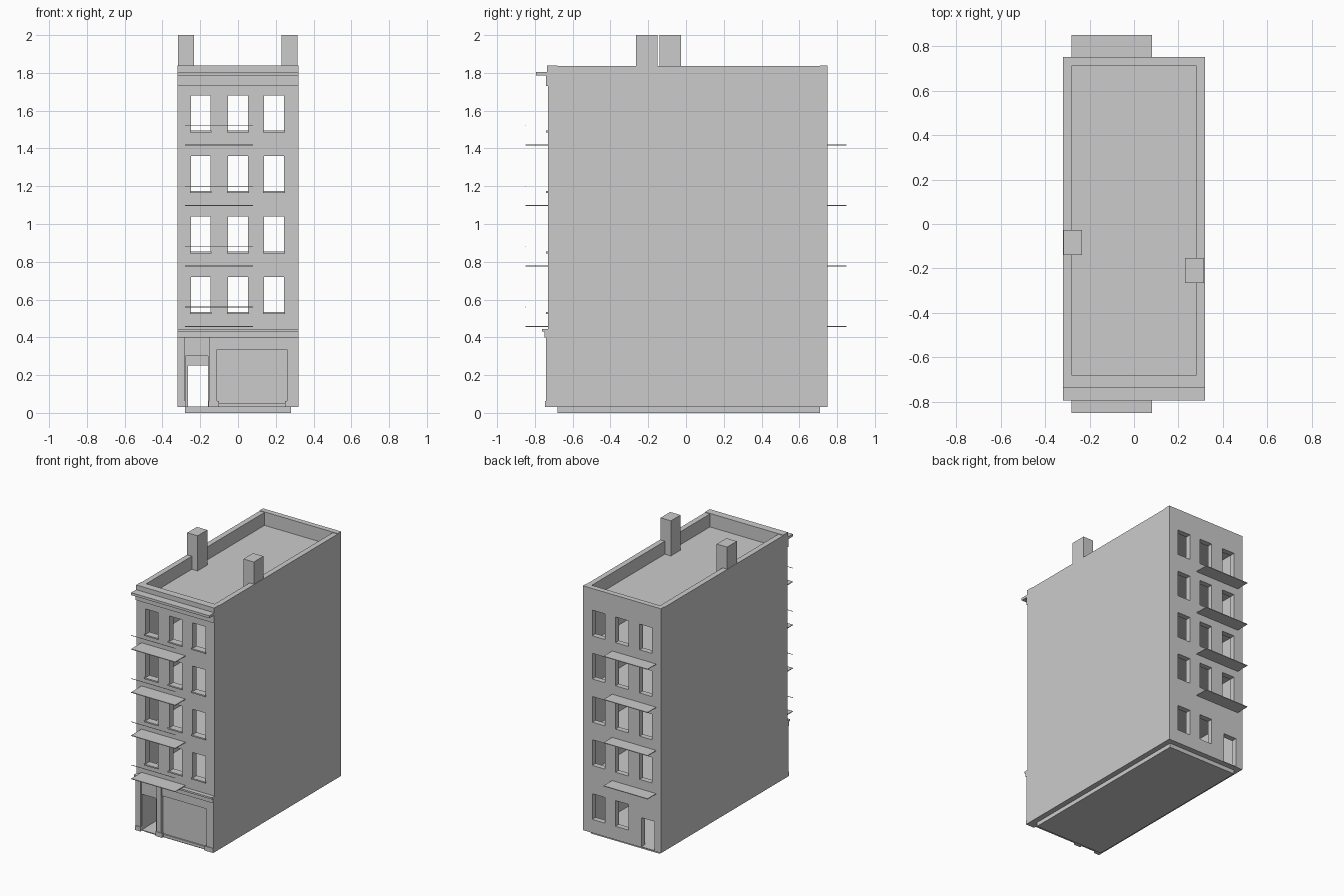
import bpy, bmesh

if "Cube" in bpy.data.objects:
    bpy.data.objects.remove(bpy.data.objects["Cube"])

grey = bpy.data.materials.new("plain_grey")
grey.diffuse_color = (0.6, 0.6, 0.6, 1)
grey.use_nodes = True
grey.node_tree.nodes["Principled BSDF"].inputs["Base Color"].default_value = grey.diffuse_color


def finish(name, bm):
    bmesh.ops.recalc_face_normals(bm, faces=bm.faces)
    me = bpy.data.meshes.new(name)
    bm.to_mesh(me)
    bm.free()
    me.materials.append(grey)
    ob = bpy.data.objects.new(name, me)
    bpy.context.collection.objects.link(ob)
    return ob


def box(name, x, y, z):
    bm = bmesh.new()
    bmesh.ops.create_cube(bm, size=1)
    for v in bm.verts:
        for i, (a, b) in enumerate((x, y, z)):
            v.co[i] = (a + b) / 2 + v.co[i] * (b - a)
    return finish(name, bm)


def pierced_wall(name, x, y, z, holes):
    """Upright wall with rectangular holes (x0, x1, z0, z1)."""
    xs = sorted({*x, *[h[0] for h in holes], *[h[1] for h in holes]})
    zs = sorted({*z, *[h[2] for h in holes], *[h[3] for h in holes]})
    bm = bmesh.new()
    for a, b in zip(xs, xs[1:]):
        for c, d in zip(zs, zs[1:]):
            mx, mz = (a + b) / 2, (c + d) / 2
            if any(h[0] < mx < h[1] and h[2] < mz < h[3] for h in holes):
                continue
            bm.faces.new([bm.verts.new((p, y[0], q))
                          for p, q in ((a, c), (b, c), (b, d), (a, d))])
    bmesh.ops.remove_doubles(bm, verts=bm.verts, dist=1e-4)
    ext = bmesh.ops.extrude_face_region(bm, geom=bm.faces[:], use_keep_orig=True)
    for g in ext["geom"]:
        if isinstance(g, bmesh.types.BMVert):
            g.co.y = y[1]
    return finish(name, bm)


W, FRONT, BACK = 0.32, -0.73, 0.75
IN_X, IN_Y = (-0.28, 0.28), (-0.68, 0.71)
COLS = [(-0.248, -0.145), (-0.052, 0.052), (0.138, 0.243)]
STOREYS = [0.46 + 0.32 * i for i in range(4)]
windows = [(a, b, s + 0.07, s + 0.26) for s in STOREYS for a, b in COLS]

# Outer walls: pierced front and back, plain sides
pierced_wall("front_wall", (-W, W), (FRONT, IN_Y[0]), (0.03, 1.84),
             windows + [(-0.277, -0.16, 0.035, 0.30), (-0.11, 0.26, 0.05, 0.335)])
pierced_wall("back_wall", (-W, W), (IN_Y[1], BACK), (0.03, 1.84),
             windows + [(-0.265, -0.16, 0.035, 0.25)]
             + [(a, b, 0.13, 0.32) for a, b in COLS[1:]])
for side, s in (("left", -1), ("right", 1)):
    box(side + "_wall", sorted((s * 0.28, s * W)), IN_Y, (0.03, 1.836))

# Ground slab, storey floors and sunken roof
box("ground_slab", IN_X, IN_Y, (0, 0.035))
for i, s in enumerate(STOREYS):
    box(f"floor_{i + 1}", IN_X, IN_Y, (s - 0.03, s))
box("roof", IN_X, IN_Y, (1.71, 1.74))

# Chimneys
box("left_chimney", (-0.318, -0.233), (-0.14, -0.027), (1.73, 2.0))
box("right_chimney", (0.23, 0.315), (-0.265, -0.152), (1.73, 2.0))

# Roof cornice
box("cornice_frieze", (-W, W), (-0.74, FRONT), (1.73, 1.787))
box("cornice_ledge", (-W, W), (-0.793, FRONT), (1.787, 1.805))
box("parapet_cap", (-W, W), (-0.735, FRONT), (1.805, 1.84))

# Shop front: panel, fascia, pilasters with plinths, band above
box("shop_panel", (-0.11, 0.26), (-0.72, -0.70), (0.035, 0.335))
box("shop_fascia", (-0.11, 0.26), (-0.735, FRONT), (0.335, 0.40))
for i, (a, b, c, d) in enumerate(((-W, -0.28, -W, -0.277),
                                  (-0.15, -0.11, -0.155, -0.10),
                                  (0.26, W, 0.25, W))):
    box(f"pilaster_{i + 1}", (a, b), (-0.742, FRONT), (0.03, 0.40))
    box(f"plinth_{i + 1}", (c, d), (-0.747, FRONT), (0.03, 0.063))
box("band_lower", (-W, W), (-0.75, FRONT), (0.40, 0.432))
box("band_ledge", (-W, W), (-0.762, FRONT), (0.432, 0.445))

# Window sills on the front
for i, (a, b, z0, z1) in enumerate(windows):
    box(f"sill_{i + 1}", (a - 0.006, b + 0.006), (-0.74, FRONT), (z0 - 0.006, z0 + 0.004))

# Fire escape platforms front and back, thin rail on the front
for i, s in enumerate(STOREYS):
    box(f"front_platform_{i + 1}", (-0.28, 0.08), (-0.85, FRONT), (s - 0.004, s + 0.001))
    box(f"back_platform_{i + 1}", (-0.28, 0.08), (BACK, 0.85), (s - 0.004, s + 0.001))
    box(f"platform_rail_{i + 1}", (-0.28, 0.08), (-0.85, -0.847), (s + 0.099, s + 0.102))
